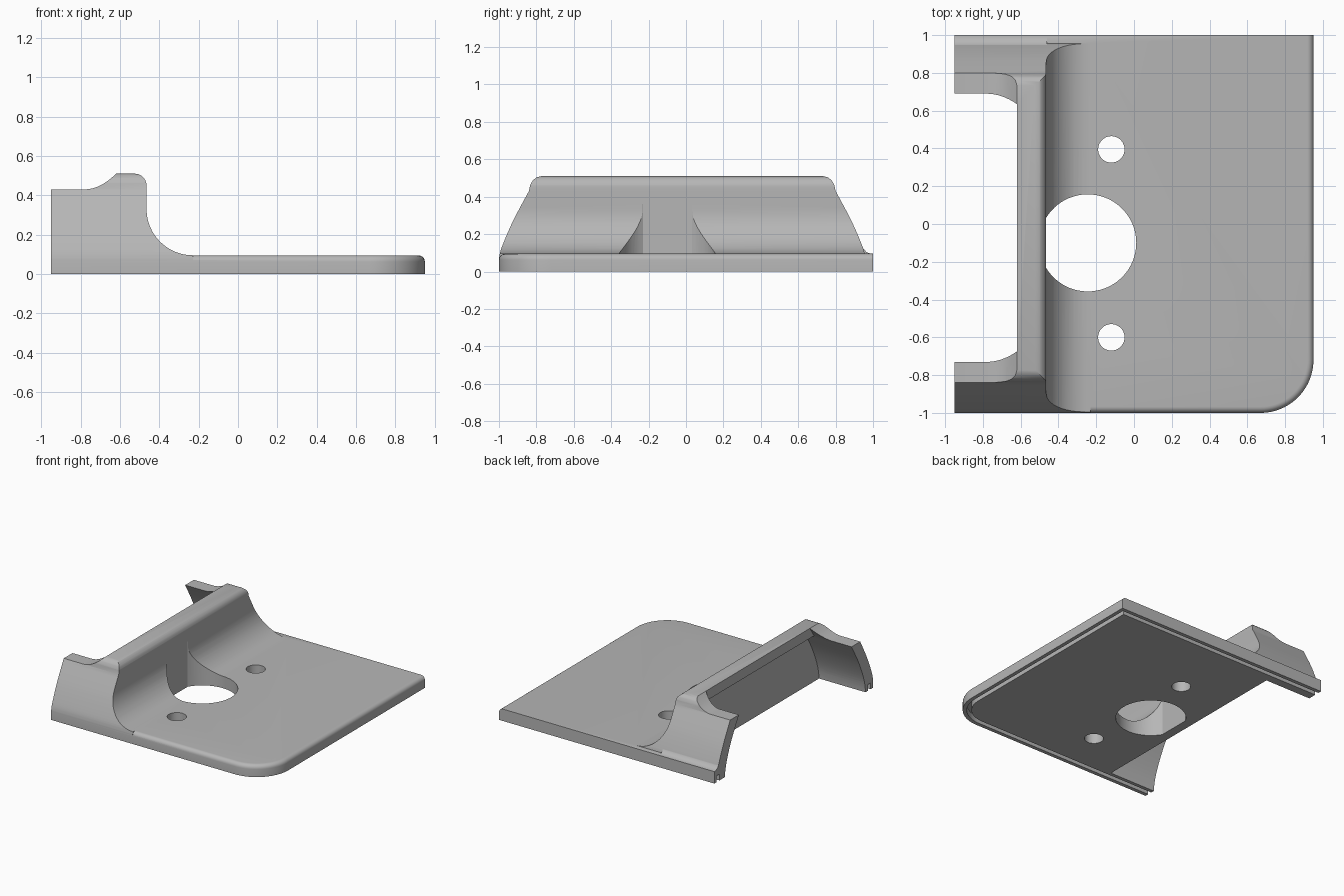
import bpy, bmesh, math

if "Cube" in bpy.data.objects:
    bpy.data.objects.remove(bpy.data.objects["Cube"])

grey = bpy.data.materials.new("plain grey")
grey.use_nodes = True
grey.diffuse_color = (0.47, 0.47, 0.47, 1)
grey.node_tree.nodes["Principled BSDF"].inputs["Base Color"].default_value = (0.47, 0.47, 0.47, 1)

WALL_X = -0.465     # outer face of the raised wall
MID_Y = -0.02       # centre of the raised part
TOP = 0.51
ARM_TOP = 0.43


def loft(name, rings):
    """Closed solid through matching rings of points."""
    bm = bmesh.new()
    loops = [[bm.verts.new(p) for p in ring] for ring in rings]
    n = len(loops[0])
    for a, b in zip(loops, loops[1:]):
        for i in range(n):
            j = (i + 1) % n
            bm.faces.new((a[i], a[j], b[j], b[i]))
    bm.faces.new(loops[0])
    bm.faces.new(loops[-1])
    bmesh.ops.recalc_face_normals(bm, faces=bm.faces)
    mesh = bpy.data.meshes.new(name)
    bm.to_mesh(mesh)
    bm.free()
    mesh.materials.append(grey)
    ob = bpy.data.objects.new(name, mesh)
    bpy.context.collection.objects.link(ob)
    return ob


def extrude(name, points, axis, lo, hi):
    """Prism of a 2D profile along x, y or z."""
    place = {"x": lambda p, t: (t, p[0], p[1]),
             "y": lambda p, t: (p[0], t, p[1]),
             "z": lambda p, t: (p[0], p[1], t)}[axis]
    return loft(name, [[place(p, t) for p in points] for t in (lo, hi)])


def combine(ob, other, operation):
    mod = ob.modifiers.new("combine", "BOOLEAN")
    mod.operation = operation
    mod.solver = "EXACT"
    mod.object = other
    bpy.context.view_layer.objects.active = ob
    bpy.ops.object.modifier_apply(modifier=mod.name)
    bpy.data.objects.remove(other)


def arc(cx, cy, r, start, end, steps):
    angles = [math.radians(start + (end - start) * i / steps) for i in range(steps + 1)]
    return [(cx + r * math.cos(a), cy + r * math.sin(a)) for a in angles]


def outline(inset, back_inset, left=-1.1):
    """Plate outline with one rounded corner."""
    corner = arc(0.67, -0.72, 0.28 - inset, -90, 0, 20)
    return [(left, -1 + inset)] + corner + [(0.95 - inset, 1 - back_inset), (left, 1 - back_inset)]


def mirrored(half):
    """Full profile across y from one half (half width, height)."""
    return [(MID_Y + w, z) for w, z in half] + [(MID_Y - w, z) for w, z in reversed(half)]


def smooth_curve(points, steps=5):
    """Catmull-Rom curve through a few points."""
    ext = [points[0]] + points + [points[-1]]
    out = []
    for k in range(len(points) - 1):
        a, b, c, d = ext[k:k + 4]
        for i in range(steps):
            t = i / steps
            out.append(tuple(0.5 * (2 * q + (r - p) * t + (2 * p - 5 * q + 4 * r - s) * t * t
                                    + (3 * q - p - 3 * r + s) * t ** 3)
                             for p, q, r, s in zip(a, b, c, d)))
    return out + [points[-1]]


# Base plate with a rounded upper edge on the right and front
rings = [[(x, y, 0) for x, y in outline(0, 0)]]
for i in range(7):
    a = math.radians(15 * i)
    inset = 0.033 * (1 - math.cos(a))
    rings.append([(x, y, 0.062 + 0.033 * math.sin(a)) for x, y in outline(inset, 0)])
bracket = loft("mounting_bracket", rings)

# Raised wall and arms: lengthwise profile crossed with the sloping side profile
wall = [(-1.1, 0.03), (-0.23, 0.03)]
wall += arc(-0.23, 0.33, 0.235, 270, 180, 16)
wall += arc(WALL_X - 0.06, TOP - 0.06, 0.06, 0, 90, 8)
wall += [(-0.62 - 0.16 * i / 8, ARM_TOP + 0.08 * (1 - i / 8) ** 2) for i in range(9)]
wall += [(-1.1, ARM_TOP)]
raised = extrude("raised_part", wall, "y", -1.2, 1.2)

slope = smooth_curve([(0.979, 0.075), (0.965, 0.13), (0.905, 0.27), (0.82, ARM_TOP)])
crown = [(0.813, 0.462), (0.80, 0.486), (0.78, 0.503), (0.75, TOP + 0.001)]
half = [(0.979, 0.02)] + slope + crown
combine(raised, extrude("side_profile", mirrored(half), "x", -1.3, 1.3), "INTERSECT")
combine(bracket, raised, "UNION")

# Small fillet at the foot of the back slope
foot = [(0.93, 0.05), (0.93, 0.16), (0.948, 0.122), (0.965, 0.104), (0.99, 0.094), (0.99, 0.05)]
combine(bracket, extrude("foot_fillet", foot, "x", -1.1, -0.46), "UNION")

# Hollow behind the wall, narrower below the overhanging ridge
inner = smooth_curve([(0.89, -0.1), (0.885, 0.02), (0.86, 0.13), (0.80, 0.27), (0.71, ARM_TOP)])
low = inner
high = inner + [(0.655, TOP), (0.62, 0.7)]
combine(bracket, extrude("lower_hollow", mirrored(low), "x", -1.4, -0.54), "DIFFERENCE")
combine(bracket, extrude("upper_hollow", mirrored(high), "x", -1.3, -0.62), "DIFFERENCE")

# Seal groove underneath along three sides
groove = extrude("groove", outline(0.03, 0.03, -1.3), "z", -0.1, 0.05)
combine(groove, extrude("groove_core", outline(0.065, 0.065, -1.5), "z", -0.2, 0.2), "DIFFERENCE")
combine(bracket, groove, "DIFFERENCE")

# Large opening, flattened against the wall
radius = 0.257
reach = math.degrees(math.acos((WALL_X - 0.001 + 0.245) / radius))
combine(bracket, extrude("opening", arc(-0.245, -0.1, radius, -reach, reach, 56), "z", -0.1, 0.36), "DIFFERENCE")

# Screw holes
for y in (0.395, -0.6):
    combine(bracket, extrude("screw_hole", arc(-0.12, y, 0.07, 0, 350, 35), "z", -0.1, 0.3), "DIFFERENCE")

# Trim the left end flat
square = [(-2, -2), (-0.95, -2), (-0.95, 2), (-2, 2)]
combine(bracket, extrude("end_trim", square, "z", -1, 1), "DIFFERENCE")

bpy.ops.object.select_all(action="DESELECT")
bracket.select_set(True)
bpy.context.view_layer.objects.active = bracket
bpy.ops.object.shade_smooth_by_angle(angle=math.radians(30))
